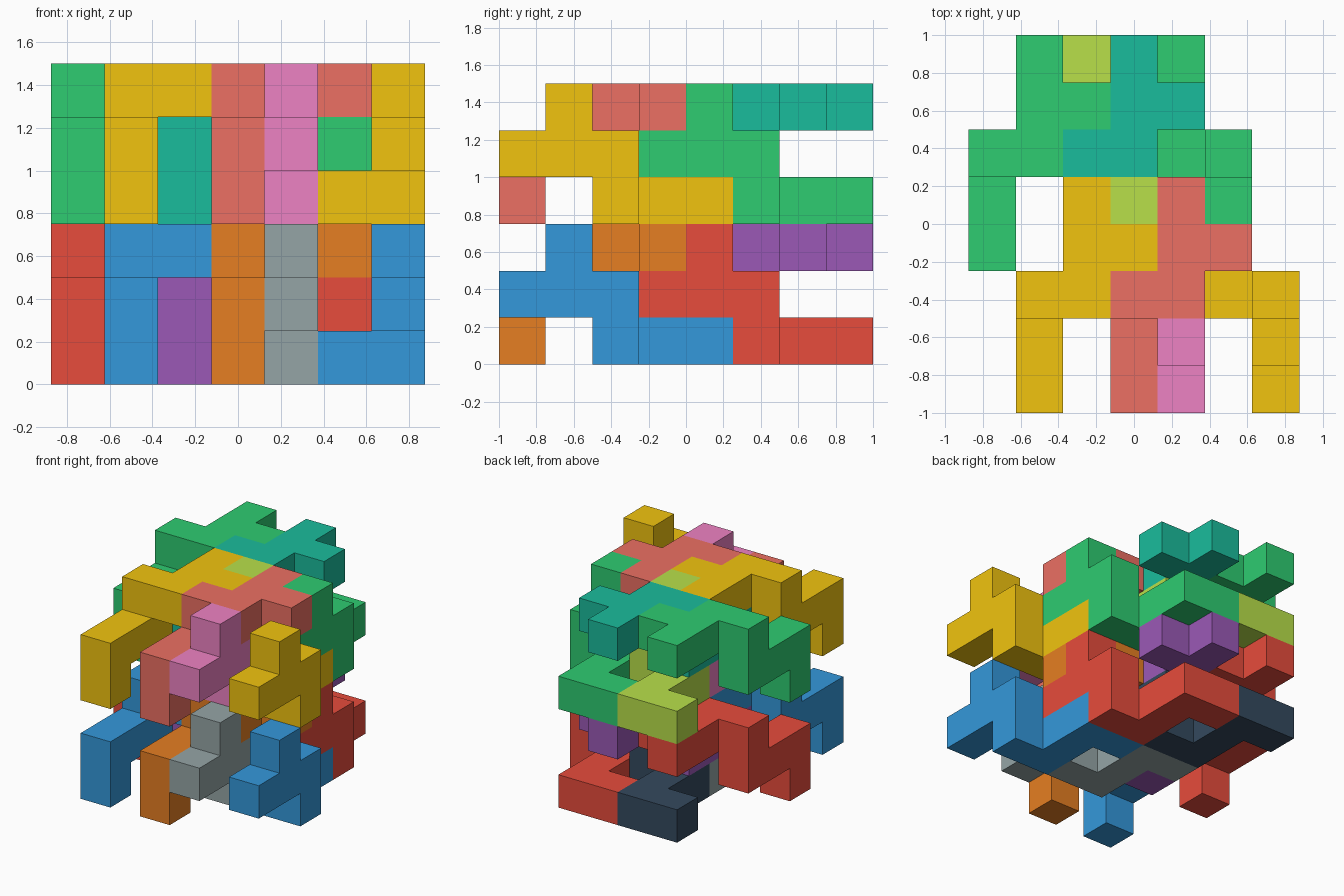
import bpy, bmesh
from math import radians
from mathutils import Vector

if "Cube" in bpy.data.objects:
    bpy.data.objects.remove(bpy.data.objects["Cube"])

CELL = 0.25
ORIGIN = Vector((-0.875, -1.0, 0.0))

# One nine-cube hook tile in two orientations: (x, y, z) cells
FLAT = [(2, 3, 2), (2, 2, 2), (3, 3, 2), (2, 4, 2), (1, 2, 2),
        (1, 2, 1), (1, 1, 1), (1, 0, 1), (1, 0, 0)]
UPRIGHT = [(6, 1, 1), (6, 0, 1), (6, 2, 1), (6, 1, 2), (6, 2, 0),
           (5, 2, 0), (5, 3, 0), (5, 4, 0), (4, 4, 0)]

COLOURS = {"red": "E74C3C", "blue": "3498DB", "purple": "9B59B6", "orange": "E67E22",
           "grey": "95A5A6", "navy": "34495E", "green": "2ECC71", "yellow": "F1C40F",
           "teal": "1ABC9C", "salmon": "EC7063", "pink": "EE82C3", "lime": "B8E04A"}


def material(name):
    mat = bpy.data.materials.get(name)
    if mat is None:
        mat = bpy.data.materials.new(name)
        rgb = [int(COLOURS[name][i:i + 2], 16) / 255 for i in (0, 2, 4)]
        mat.diffuse_color = [((c + 0.055) / 1.055) ** 2.4 for c in rgb] + [1]
        mat.use_nodes = True
        mat.node_tree.nodes["Principled BSDF"].inputs["Base Color"].default_value = mat.diffuse_color
    return mat


def tile(name, cells, shift, colour):
    """Outer skin of a set of cubes, joined into one clean solid."""
    cells = {tuple(Vector(c) + Vector(shift)) for c in cells}
    bm = bmesh.new()
    for c in cells:
        for axis in range(3):
            for side in (0, 1):
                n = Vector((0, 0, 0))
                n[axis] = 2 * side - 1
                if tuple(Vector(c) + n) in cells:
                    continue
                u, v = Vector((0, 0, 0)), Vector((0, 0, 0))
                u[(axis + 1) % 3] = v[(axis + 2) % 3] = 1
                p = Vector(c) + (n if side else Vector((0, 0, 0)))
                loop = [p, p + u, p + u + v, p + v]
                if not side:
                    loop.reverse()
                bm.faces.new([bm.verts.new(ORIGIN + q * CELL) for q in loop])
    bmesh.ops.remove_doubles(bm, verts=bm.verts, dist=1e-4)
    bmesh.ops.dissolve_limit(bm, angle_limit=radians(1), verts=bm.verts, edges=bm.edges)
    mesh = bpy.data.meshes.new(name)
    bm.to_mesh(mesh)
    bm.free()
    mesh.materials.append(material(colour))
    bpy.context.collection.objects.link(bpy.data.objects.new(name, mesh))


# Two identical interlocked layers: colours follow the four lattice shifts
SHIFTS = [(0, 0), (2, 0), (-1, 3), (1, 3)]
LAYERS = [("lower", 0, ["blue", "orange", "red", "purple"]),
          ("upper", 3, ["yellow", "salmon", "green", "teal"])]
UPRIGHT_COLOURS = {"lower": ["blue", "grey", "red", "navy"],
                   "upper": ["yellow", "pink", "green", "lime"]}

for layer, z, flat_colours in LAYERS:
    for (x, y), colour in zip(SHIFTS, flat_colours):
        tile(f"{layer}_flat_tile_{colour}", FLAT, (x, y, z), colour)
    # upright tiles repeat the same lattice in the opposite x direction
    for (x, y), colour in zip([(0, 0), (-2, 0), (-1, 3), (-3, 3)], UPRIGHT_COLOURS[layer]):
        tile(f"{layer}_upright_tile_{colour}", UPRIGHT, (x, y, z), colour)
